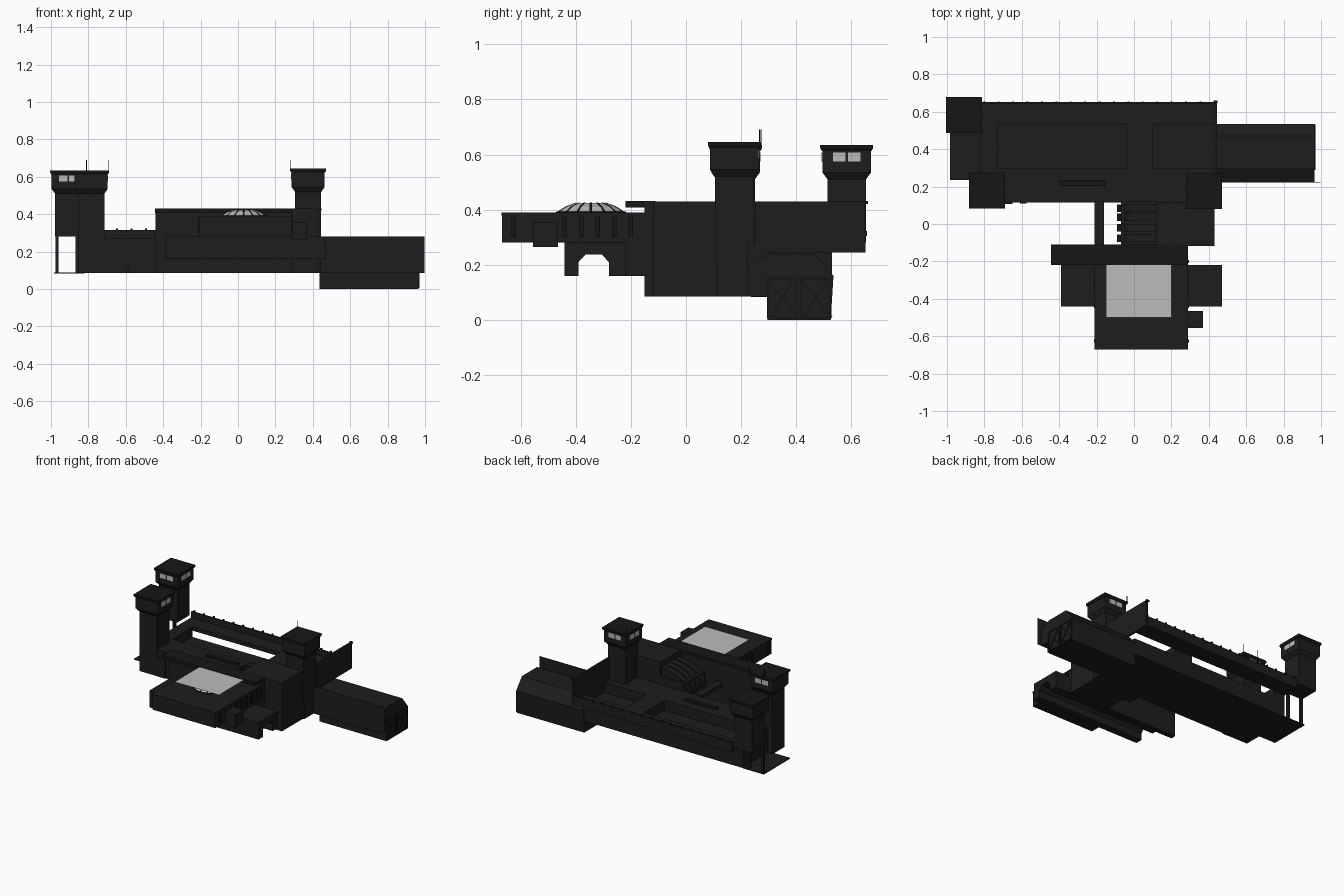
import bpy, bmesh, math

if "Cube" in bpy.data.objects:
    bpy.data.objects.remove(bpy.data.objects["Cube"])

def mat(name, c):
    m = bpy.data.materials.new(name)
    m.diffuse_color = (*c, 1)
    m.use_nodes = True
    m.node_tree.nodes["Principled BSDF"].inputs["Base Color"].default_value = m.diffuse_color
    return m

BODY = mat("charcoal wall", (0.0125, 0.0125, 0.0125))
TRIM = mat("black trim", (0.008, 0.008, 0.008))
GLASS = mat("pale grey glass", (0.5, 0.5, 0.49))

def finish(name, bm, m):
    bmesh.ops.recalc_face_normals(bm, faces=bm.faces)
    me = bpy.data.meshes.new(name)
    bm.to_mesh(me)
    bm.free()
    me.materials.append(m)
    ob = bpy.data.objects.new(name, me)
    bpy.context.collection.objects.link(ob)
    return ob

def box(name, x0, x1, y0, y1, z0, z1, m=BODY):
    bm = bmesh.new()
    bmesh.ops.create_cube(bm, size=1)
    for v in bm.verts:
        v.co = (x1 if v.co.x > 0 else x0, y1 if v.co.y > 0 else y0, z1 if v.co.z > 0 else z0)
    return finish(name, bm, m)

def extrude_x(name, profile, x0, x1, m=BODY):
    """Extrude a (y, z) outline along x."""
    bm = bmesh.new()
    f = bm.faces.new([bm.verts.new((x0, y, z)) for y, z in profile])
    r = bmesh.ops.extrude_face_region(bm, geom=[f])
    for v in r["geom"]:
        if isinstance(v, bmesh.types.BMVert):
            v.co.x = x1
    return finish(name, bm, m)

def loft_square(name, cx, cy, rings, m=BODY):
    """Stack square rings given as (half width, z)."""
    bm = bmesh.new()
    loops = [[bm.verts.new((cx + h * a, cy + h * b, z))
              for a, b in ((-1, -1), (1, -1), (1, 1), (-1, 1))] for h, z in rings]
    for lo, hi in zip(loops, loops[1:]):
        for i in range(4):
            bm.faces.new((lo[i], lo[(i + 1) % 4], hi[(i + 1) % 4], hi[i]))
    bm.faces.new(loops[0])
    bm.faces.new(loops[-1])
    return finish(name, bm, m)

# Guard towers: shaft, flared cabin, cap, windows facing inward, antennas
def tower(name, cx, cy, z0, top, wx, wy, antennas):
    t = top
    loft_square(name + "_shaft", cx, cy, [(0.07, z0), (0.07, t - 0.125), (0.088, t - 0.1),
                                          (0.088, t - 0.015)])
    loft_square(name + "_cap", cx, cy, [(0.09, t - 0.022), (0.096, t - 0.012), (0.096, t)], TRIM)
    za, zb = t - 0.06, t - 0.027
    for s in (-1, 1):
        c = s * 0.027
        fx, fy = cx + wx * 0.088, cy + wy * 0.088
        box(name + "_window_x", fx - 0.003, fx + 0.003, cy + c - 0.023, cy + c + 0.023, za, zb, GLASS)
        box(name + "_window_y", cx + c - 0.023, cx + c + 0.023, fy - 0.003, fy + 0.003, za, zb, GLASS)
    for a, b in antennas:
        ax, ay = cx + a * 0.092, cy + b * 0.092
        box(name + "_antenna", ax - 0.0015, ax + 0.0015, ay - 0.0015, ay + 0.0015, t, 0.69, TRIM)

tower("back_left_tower", -0.908, 0.583, 0.28, 0.635, 1, -1, [])
tower("front_left_tower", -0.785, 0.18, 0.085, 0.635, 1, 1, [(-0.27, 1), (1, 1)])
tower("front_right_tower", 0.375, 0.175, 0.2, 0.645, -1, 1, [(-1, 1)])

# Left landing and the posts that carry the back tower
box("left_landing", -0.985, -0.82, 0.235, 0.53, 0.083, 0.09)
for x in (-0.968, -0.86):
    box("landing_post", x - 0.009, x + 0.009, 0.506, 0.524, 0.085, 0.285)

# Main yard: body, walkways around the sunken courts
FLOOR = 0.272
box("yard_base", -0.82, 0.44, 0.115, 0.53, 0.085, 0.2)
box("front_walkway", -0.82, 0.44, 0.115, 0.30, 0.2, FLOOR)
box("left_walkway", -0.82, -0.73, 0.30, 0.53, 0.2, FLOOR)
box("middle_walkway", -0.04, 0.10, 0.30, 0.53, 0.2, FLOOR)
box("back_walkway", -0.82, 0.44, 0.53, 0.65, 0.245, FLOOR)
box("back_parapet", -0.82, 0.44, 0.642, 0.652, 0.245, 0.315)
for i in range(17):
    x = -0.80 + i * 0.077
    box("parapet_post", x - 0.005, x + 0.005, 0.645, 0.656, 0.305, 0.323, TRIM)
box("right_end_wall", 0.43, 0.444, 0.25, 0.65, 0.245, 0.43)
box("right_end_cap", 0.425, 0.446, 0.648, 0.66, 0.42, 0.432, TRIM)
box("yard_bench", -0.40, -0.15, 0.205, 0.235, FLOOR, FLOOR + 0.015, TRIM)
box("front_door", -0.61, -0.575, 0.11, 0.116, 0.09, 0.135, TRIM)
box("front_pilaster", -0.715, -0.65, 0.108, 0.12, 0.085, 0.22)

# Right hall with chamfered roof, tall front screen and braced end doors
extrude_x("hall", [(0.225, 0.085), (0.295, 0.085), (0.295, 0.0), (0.525, 0.0), (0.535, 0.16),
                   (0.47, 0.24), (0.30, 0.24), (0.225, 0.2)], 0.435, 0.965)
box("hall_front_screen", 0.435, 0.998, 0.223, 0.225, 0.085, 0.28)
for y in (0.35, 0.47):
    h = 0.052
    for a in (-h, h):
        box("door_stile", 0.963, 0.97, y + a - 0.005, y + a + 0.005, 0.005, 0.155, TRIM)
    for z in (0.01, 0.15):
        box("door_rail", 0.963, 0.97, y - h, y + h, z - 0.005, z + 0.005, TRIM)
    for s in (-1, 1):
        extrude_x("door_brace", [(y - s * h, 0.01), (y - s * h + 0.01, 0.01),
                                 (y + s * h, 0.15), (y + s * h - 0.01, 0.15)], 0.963, 0.97, TRIM)

# Link block, tall screen wall and its overhanging roof slab
box("link_block", 0.12, 0.43, -0.118, 0.115, 0.085, 0.43)
box("screen_wall", -0.44, 0.29, -0.15, -0.115, 0.085, 0.43)
box("roof_slab", -0.445, 0.29, -0.22, -0.11, 0.408, 0.432, TRIM)
box("link_walkway", -0.21, -0.16, -0.12, 0.12, 0.26, 0.285)
box("link_corridor", -0.07, 0.12, -0.12, 0.12, 0.2, 0.33)
# Curved ducts beside the link block
for y in (-0.075, -0.02, 0.035, 0.085):
    arc = [(-0.09 + 0.21 * (1 - math.cos(a)), 0.25 + 0.14 * math.sin(a))
           for a in [i * math.pi / 12 for i in range(7)]]
    bm = bmesh.new()
    f = bm.faces.new([bm.verts.new((x, y - 0.02, z)) for x, z in arc + [(0.12, 0.25)]])
    r = bmesh.ops.extrude_face_region(bm, geom=[f])
    for v in r["geom"]:
        if isinstance(v, bmesh.types.BMVert):
            v.co.y += 0.04
    finish("curved_duct", bm, BODY)

# Front building
box("front_building", -0.208, 0.288, -0.668, -0.14, 0.28, 0.38)
box("front_roof_edge", -0.21, 0.29, -0.67, -0.14, 0.378, 0.39)
for x in (-0.21, 0.29):
    for y in (-0.625, -0.44, -0.38, -0.32, -0.26, -0.2):
        box("pilaster", x - 0.004, x + 0.004, y - 0.008, y + 0.008, 0.3, 0.378, TRIM)
box("side_box", 0.29, 0.37, -0.555, -0.465, 0.265, 0.355)

# Arched passage crossing under the front building
arch = [(-0.39, 0.16), (-0.39, 0.21), (-0.365, 0.237), (-0.305, 0.237), (-0.28, 0.21), (-0.28, 0.16)]
extrude_x("arched_passage", [(-0.44, 0.16)] + arch + [(-0.22, 0.16), (-0.22, 0.28), (-0.44, 0.28)],
          -0.39, 0.47)
box("passage_side", -0.21, 0.29, -0.22, -0.15, 0.16, 0.28)

# Ribbed skylight dome with a flat glass sheet on top
cx, cy = 0.03, -0.345
def ring_verts(bm, r, z, n=16):
    return [bm.verts.new((cx + r * math.cos(2 * math.pi * i / n),
                          cy + r * math.sin(2 * math.pi * i / n), z)) for i in range(n)]
DOME = [(0.122, 0.392), (0.095, 0.41), (0.055, 0.424)]
bm = bmesh.new()
loops = [ring_verts(bm, r, z) for r, z in DOME]
for lo, hi in zip(loops, loops[1:]):
    for i in range(16):
        bm.faces.new((lo[i], lo[(i + 1) % 16], hi[(i + 1) % 16], hi[i]))
bm.faces.new(loops[-1])
finish("dome_glass", bm, GLASS)
bm = bmesh.new()
for i in range(16):
    a = 2 * math.pi * i / 16
    for (r0, z0), (r1, z1) in zip(DOME, DOME[1:]):
        q = [(r0, -0.005, z0), (r0, 0.005, z0), (r1, 0.004, z1), (r1, -0.004, z1)]
        bm.faces.new([bm.verts.new((cx + (r + 0.002) * math.cos(a) - t * math.sin(a),
                                    cy + (r + 0.002) * math.sin(a) + t * math.cos(a), z + 0.002))
                      for r, t, z in q])
finish("dome_ribs", bm, TRIM)
bm = bmesh.new()
lo, hi = ring_verts(bm, 0.127, 0.386), ring_verts(bm, 0.127, 0.394)
for i in range(16):
    bm.faces.new((lo[i], lo[(i + 1) % 16], hi[(i + 1) % 16], hi[i]))
bm.faces.new(hi)
finish("dome_curb", bm, TRIM)
box("skylight_sheet", -0.15, 0.20, -0.5, -0.185, 0.4275, 0.4285, GLASS)
